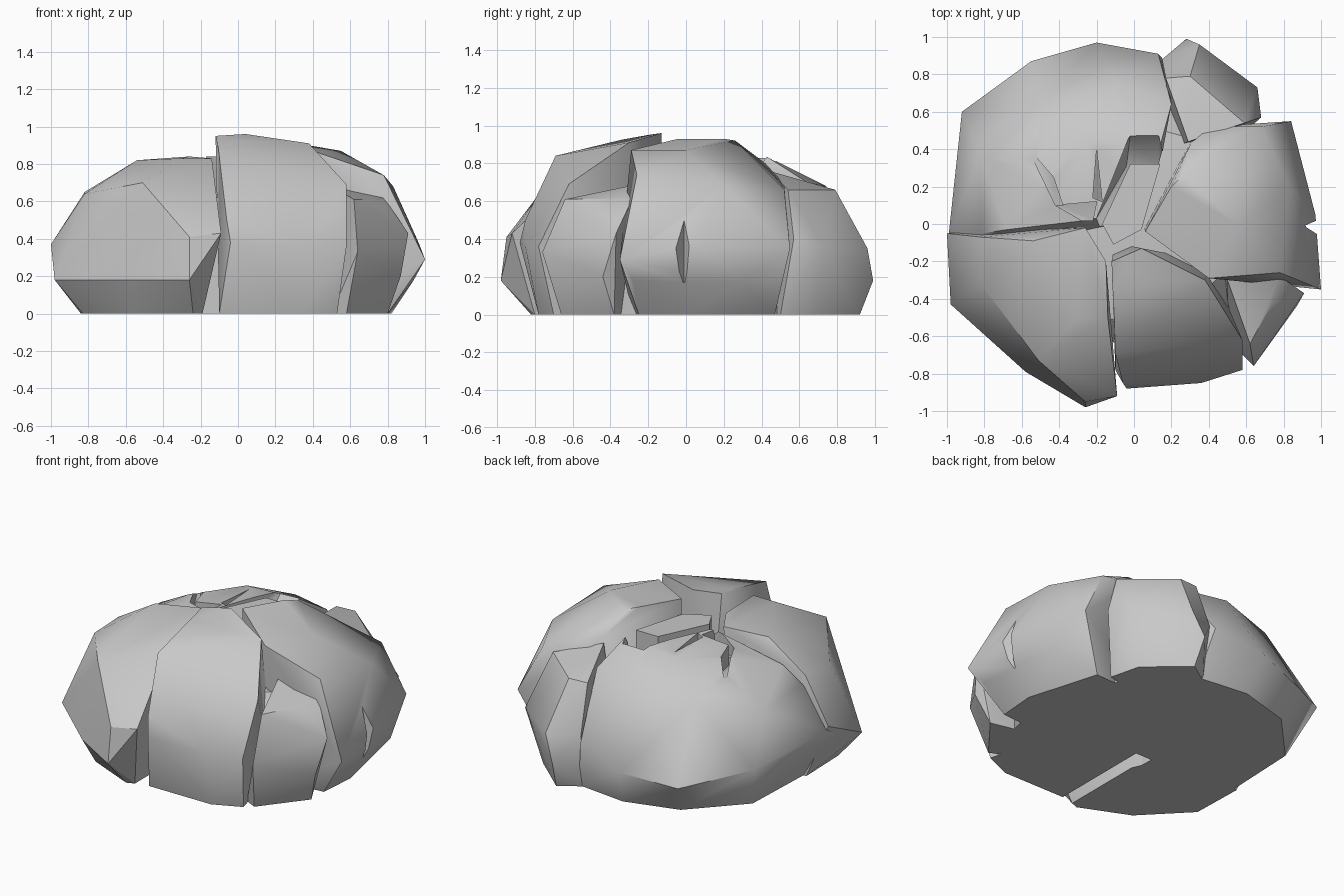
import bpy, bmesh, math

if "Cube" in bpy.data.objects:
    bpy.data.objects.remove(bpy.data.objects["Cube"])

stone = bpy.data.materials.new("stone_grey")
stone.diffuse_color = (0.58, 0.58, 0.58, 1)
stone.use_nodes = True
stone.node_tree.nodes["Principled BSDF"].inputs["Base Color"].default_value = stone.diffuse_color


def hull(name, points):
    """Faceted lump: convex hull of a few corner points."""
    bm = bmesh.new()
    for p in points:
        bm.verts.new(p)
    res = bmesh.ops.convex_hull(bm, input=bm.verts[:])
    junk = {e for e in res["geom_interior"] + res["geom_unused"] if isinstance(e, bmesh.types.BMVert)}
    bmesh.ops.delete(bm, geom=list(junk), context="VERTS")
    bmesh.ops.dissolve_limit(bm, angle_limit=0.03, verts=bm.verts[:], edges=bm.edges[:])
    bmesh.ops.recalc_face_normals(bm, faces=bm.faces[:])
    mesh = bpy.data.meshes.new(name)
    bm.to_mesh(mesh)
    bm.free()
    ob = bpy.data.objects.new(name, mesh)
    bpy.context.collection.objects.link(ob)
    mesh.materials.append(stone)
    return ob


def carve(target, floor, top=1.2):
    """Cut a straight-sided pit above the given floor points."""
    cutter = hull("cutter", floor + [(x, y, top) for x, y, z in floor])
    mod = target.modifiers.new("carve", "BOOLEAN")
    mod.operation, mod.solver, mod.object = "DIFFERENCE", "EXACT", cutter
    bpy.context.view_layer.update()
    deps = bpy.context.evaluated_depsgraph_get()
    mesh = bpy.data.meshes.new_from_object(target.evaluated_get(deps))
    target.modifiers.clear()
    target.data = mesh
    bpy.data.objects.remove(cutter)


# Large lobe at the front left
front_left = hull("front_left_lobe", [
    (-.83, -.4, 0), (-.56, -.68, 0), (-.24, -.82, 0), (-.19, -.8, 0), (-.19, -.25, 0),
    (-.84, -.05, 0), (-.3, 0, 0),
    (-.98, -.43, .18), (-.58, -.79, .18), (-.26, -.98, .18), (-1, -.05, .37),
    (-.26, -.95, .41), (-.09, -.92, .43), (-.51, -.73, .7), (-.82, -.32, .64),
    (-.82, -.07, .65), (-.54, -.09, .82), (-.3, -.5, .83),
    (-.14, -.5, .83), (-.26, -.02, .84), (-.15, -.2, .83)])

# Broad dome at the back left
back_left = hull("back_left_lobe", [
    (-.83, -.3, 0), (-.8, .45, 0), (-.5, .77, 0), (-.15, .87, 0), (.2, .83, 0), (0, 0, 0),
    (-.97, -.2, .25), (-.99, -.05, .34), (-.92, .6, .31), (-.55, .87, .19), (-.2, .97, .24),
    (.13, .91, .33), (-.81, -.05, .6), (-.82, .36, .58), (-.5, .62, .66), (-.1, .74, .68),
    (.2, .64, .7), (-.68, -.03, .7),
    (-.5, .2, .78), (-.25, .45, .81), (.14, .42, .84), (-.25, .02, .82), (.1, .1, .86)])

# Tall lobe on the right
right = hull("right_lobe", [
    (.45, -.28, 0), (.8, -.25, 0), (.82, 0, 0), (.68, .47, 0), (.3, .45, 0), (.05, 0, 0),
    (.94, -.28, .18), (1, -.35, .29), (.9, .3, .17), (.97, .05, .37), (.84, .55, .35),
    (.78, -.26, .74), (.4, -.29, .87), (.06, -.04, .93), (.2, .2, .93), (.26, .26, .92),
    (.4, .52, .69), (.68, .52, .66), (.83, .2, .68), (.55, 0, .87), (.3, .42, .8)])

# Highest lobe in the middle of the front
front = hull("front_lobe", [
    (-.1, -.78, 0), (.35, -.78, 0), (.53, -.7, 0), (.4, -.2, 0), (-.1, -.1, 0),
    (-.04, -.88, .38), (.36, -.85, .36), (.58, -.78, .36), (.58, -.62, .69), (-.06, -.85, .5),
    (-.1, -.69, .84), (-.11, -.34, .925), (-.12, -.2, .95), (.04, -.13, .96), (.38, -.3, .91)])

# Low wedge sunk between the front and right lobes
wedge = hull("front_right_wedge", [
    (.5, -.62, 0), (.58, -.66, 0), (.8, -.38, 0), (.45, -.3, 0), (.64, -.76, .33),
    (.87, -.44, .2), (.91, -.37, .43), (.62, -.64, .61), (.74, -.42, .61),
    (.5, -.3, .68), (.78, -.28, .62)])

# Small lobe at the back right
back_right = hull("back_right_lobe", [
    (.15, .82, 0), (.3, .92, 0), (.55, .7, 0), (.6, .5, 0), (.2, .4, 0),
    (.28, .99, .18), (.35, .96, .35), (.15, .88, .35), (.66, .73, .35), (.68, .57, .4),
    (.17, .78, .66), (.3, .79, .66), (.59, .54, .66), (.29, .44, .76)])

# Centre cap and the hidden core that closes the cracks
hull("centre_cap", [
    (x, y, z) for z in (.4, .84) for x, y in
    ((-.17, 0), (-.02, .32), (.14, .32), (.04, -.03), (-.11, -.11))])
core = hull("core", [
    (.72 * r * math.cos(a), .72 * r * math.sin(a), z)
    for r, z in ((1.02, 0), (1.05, .35), (.75, .58), (.3, .62))
    for a in (i * math.tau / 12 for i in range(12))])

# Sloping pit around the cap
carve(back_left, [(-.02, .48, .82), (.13, .48, .82), (.17, .31, .62), (-.04, .31, .62),
                  (-.2, .03, .64), (-.15, -.1, .62), (.1, -.1, .62)])
# Short fissures on the dome
carve(back_left, [(-.57, .41, .74), (-.38, .1, .66), (-.42, .1, .66), (-.43, .25, .68)])
carve(back_left, [(-.2, .4, .8), (-.17, .12, .66), (-.22, .14, .66)])
carve(back_left, [(-.42, .1, .72), (-.2, .12, .7), (-.22, .02, .68), (-.28, .02, .7)])
# Nick on the right edge and the slit under the front
carve(right, [(.91, -.01, .17), (1.05, .05, .17), (1.05, -.1, .17)], .5)
carve(core, [(-.19, -.9, -.1), (-.1, -.9, -.1), (-.1, -.1, -.1), (-.22, -.1, -.1)], .45)

# Soft shading inside each lump, crisp at the ridges
soft = {front: 58, back_left: 52, right: 45, front_left: 30}
for ob in list(bpy.context.scene.objects):
    bpy.ops.object.select_all(action="DESELECT")
    ob.select_set(True)
    bpy.context.view_layer.objects.active = ob
    bpy.ops.object.shade_smooth_by_angle(angle=math.radians(soft.get(ob, 35)))
